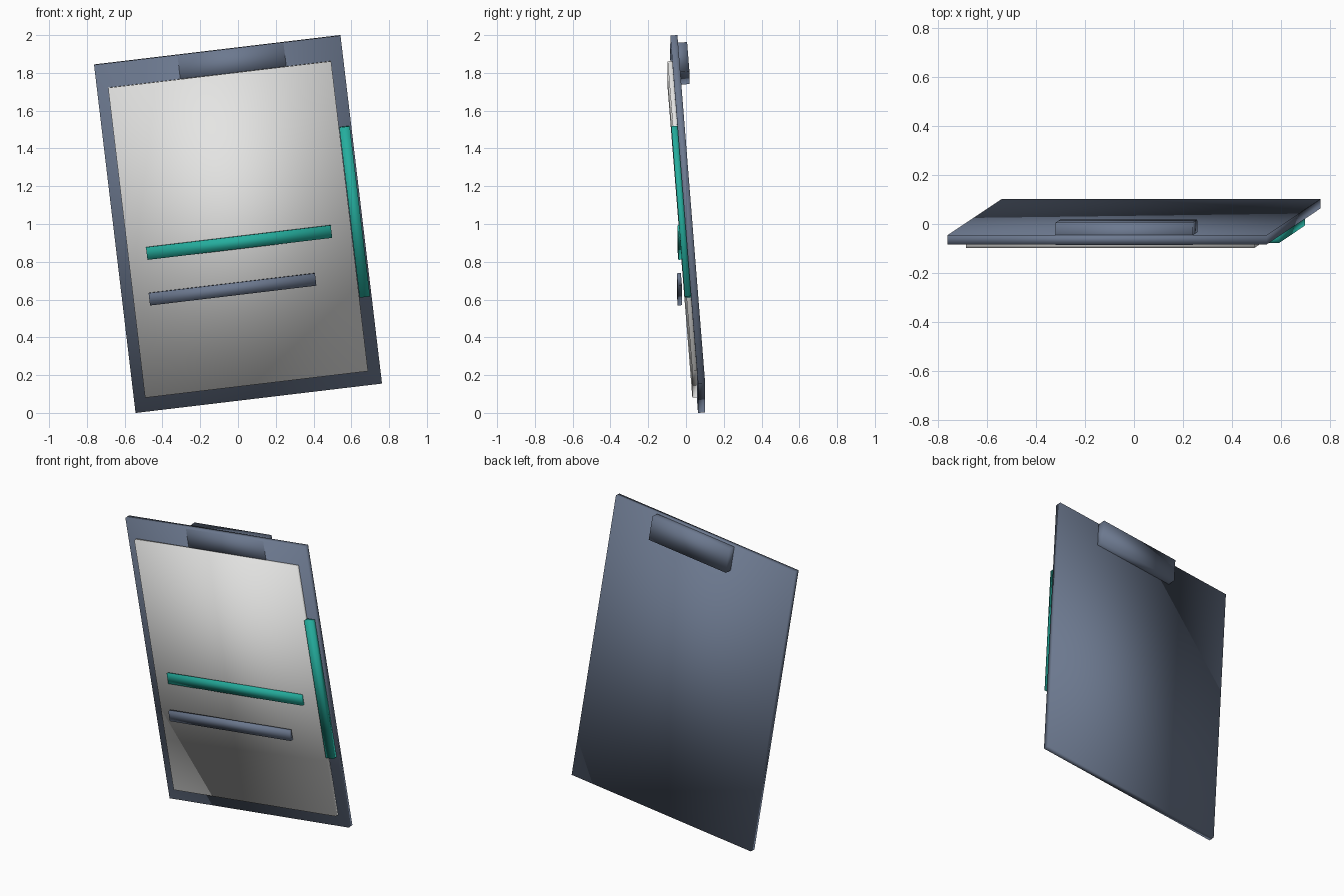
import bpy
import bmesh
import math
from mathutils import Matrix

default_cube = bpy.data.objects.get("Cube")
if default_cube:
    bpy.data.objects.remove(default_cube, do_unlink=True)


def make_material(name, colour):
    mat = bpy.data.materials.new(name)
    mat.use_nodes = True
    rgba = (*colour, 1)
    mat.diffuse_color = rgba
    bsdf = next(n for n in mat.node_tree.nodes if n.type == 'BSDF_PRINCIPLED')
    bsdf.inputs["Base Color"].default_value = rgba
    return mat


slate = make_material("slate", (0.15, 0.19, 0.275))
teal = make_material("teal", (0.018, 0.42, 0.34))
pale = make_material("pale_grey", (0.78, 0.78, 0.77))

# Whole panel leans forward and rolls to one side
pose = (Matrix.Translation((0, 0.009, 1.0))
        @ Matrix.Rotation(math.radians(-6.8), 4, 'Y')
        @ Matrix.Rotation(0.079, 4, 'X'))


def slab(name, across, up, width, height, front, back, mat):
    """Soft-shaded box placed in the panel's own plane."""
    bm = bmesh.new()
    bmesh.ops.create_cube(bm, size=1)
    bmesh.ops.scale(bm, vec=(width, back - front, height), verts=bm.verts)
    bmesh.ops.translate(bm, vec=(across, (front + back) / 2, up), verts=bm.verts)
    bmesh.ops.transform(bm, matrix=pose, verts=bm.verts)
    for face in bm.faces:
        face.smooth = True
    mesh = bpy.data.meshes.new(name)
    bm.to_mesh(mesh)
    bm.free()
    mesh.materials.append(mat)
    obj = bpy.data.objects.new(name, mesh)
    bpy.context.collection.objects.link(obj)
    return obj


# Backing board and the sheet on its front
slab("board", 0, 0, 1.314, 1.861, -0.019, 0.019, slate)
slab("sheet", -0.003, -0.026, 1.189, 1.657, -0.043, -0.015, pale)

# Clip passing through the top of the board
slab("clip", 0.07, 0.847, 0.565, 0.157, -0.021, 0.07, slate)

# Raised bars on the sheet and along the model's left edge
slab("upper_bar", -0.006, -0.094, 0.985, 0.067, -0.06, -0.04, teal)
slab("lower_bar", -0.07, -0.335, 0.887, 0.066, -0.082, -0.06, slate)
slab("edge_bar", 0.621, -0.006, 0.056, 0.91, -0.052, -0.018, teal)
